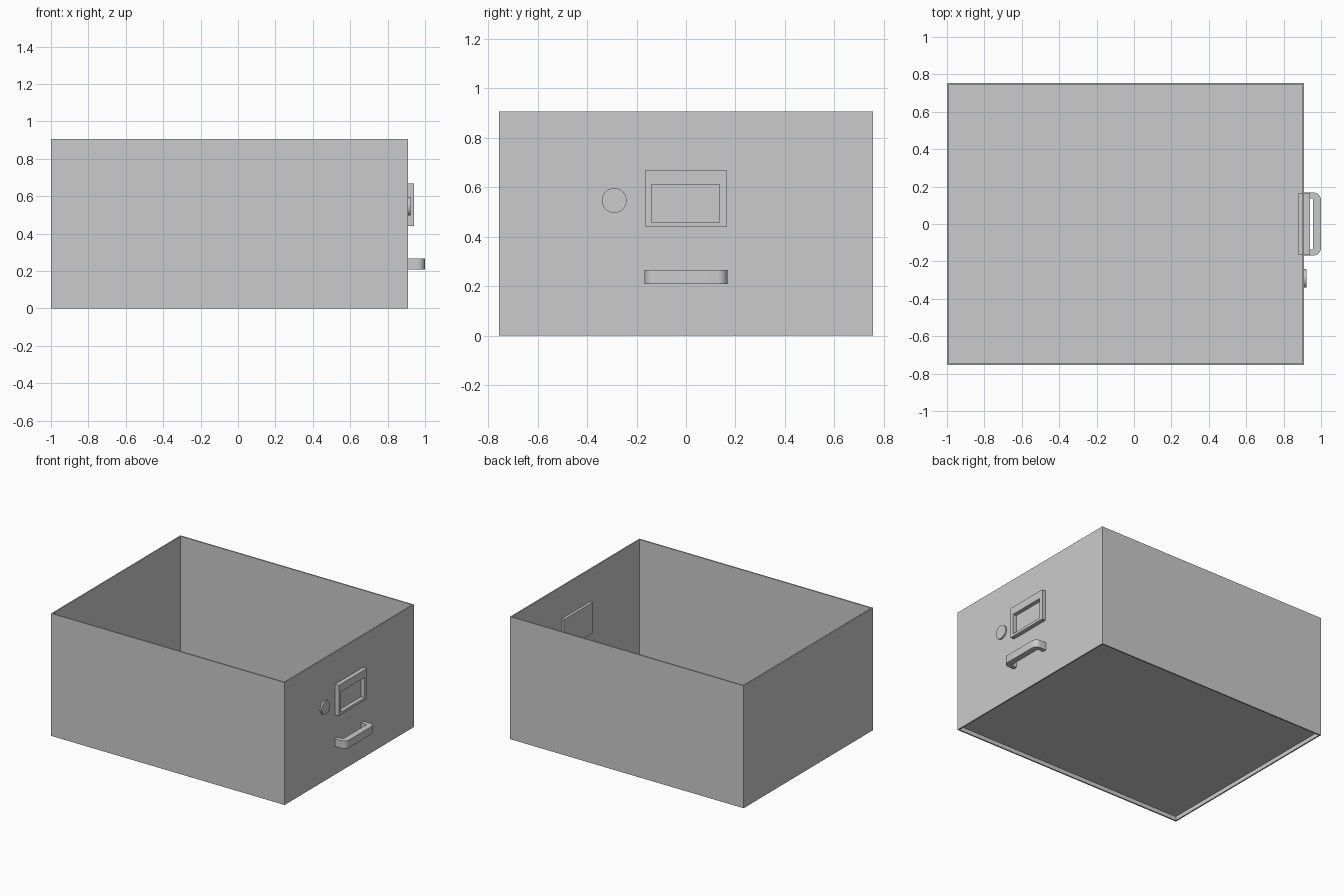
import bpy, bmesh, math
from mathutils import Matrix

if "Cube" in bpy.data.objects:
    bpy.data.objects.remove(bpy.data.objects["Cube"])

X0, X1, Y, H, T = -1.0, 0.91, 0.755, 0.905, 0.01


def finish(name, bm):
    bmesh.ops.recalc_face_normals(bm, faces=bm.faces)
    me = bpy.data.meshes.new(name)
    bm.to_mesh(me)
    bm.free()
    ob = bpy.data.objects.new(name, me)
    bpy.context.collection.objects.link(ob)
    return ob


def box(name, x, y, z):
    bm = bmesh.new()
    bmesh.ops.create_cube(bm, size=1)
    for v in bm.verts:
        v.co = [(r[0] + r[1]) / 2 + c * (r[1] - r[0]) for c, r in zip(v.co, (x, y, z))]
    return finish(name, bm)


def ring(name, outer, inner, depth):
    """Tube between two matching loops, swept by the depth vector."""
    bm = bmesh.new()
    a = [[bm.verts.new([p[i] + k * depth[i] for i in range(3)]) for p in loop]
         for k in (0, 1) for loop in (outer, inner)]
    n = len(outer)
    for s, t in ((0, 1), (1, 3), (3, 2), (2, 0)):
        for i in range(n):
            j = (i + 1) % n
            bm.faces.new((a[s][i], a[s][j], a[t][j], a[t][i]))
    return finish(name, bm)


def rect_xy(x0, x1, y0, y1, z):
    return [(x0, y0, z), (x1, y0, z), (x1, y1, z), (x0, y1, z)]


def rect_yz(x, y0, y1, z0, z1):
    return [(x, y0, z0), (x, y1, z0), (x, y1, z1), (x, y0, z1)]


# Drawer body: four thin walls with a floor raised above the lower rim
ring("drawer_walls", rect_xy(X0, X1, -Y, Y, 0),
     rect_xy(X0 + T, X1 - T, -Y + T, Y - T, 0), (0, 0, H))
box("drawer_floor", (X0 + T, X1 - T), (-Y + T, Y - T), (0.03, 0.04))

# Label holder: raised frame outside, backing plate showing inside
ring("label_frame", rect_yz(X1, -0.165, 0.165, 0.44, 0.667),
     rect_yz(X1, -0.14, 0.136, 0.46, 0.61), (0.03, 0, 0))
box("label_backing", (0.88, X1 + 0.001), (-0.165, 0.165), (0.44, 0.667))

# Round lock
bm = bmesh.new()
bmesh.ops.create_cone(bm, cap_ends=True, segments=32, radius1=0.05, radius2=0.05,
                      depth=0.012,
                      matrix=Matrix.Translation((X1 + 0.006, -0.29, 0.546))
                      @ Matrix.Rotation(math.pi / 2, 4, 'Y'))
lock = finish("lock", bm)

# Handle: U-shaped profile with rounded outer corners
R, W, XO, XI = 0.04, 0.168, 1.0, 0.956
arc = [(XO - R + R * math.cos(a), W - R + R * math.sin(a))
       for a in (math.radians(i * 90 / 8) for i in range(9))]
profile = [(X1, -W)] + [(x, -y) for x, y in reversed(arc)] + arc + [
    (X1, W), (X1, 0.137), (XI, 0.137), (XI, -0.137), (X1, -0.137)]
bm = bmesh.new()
face = bm.faces.new([bm.verts.new((x, y, 0.209)) for x, y in profile])
ext = bmesh.ops.extrude_face_region(bm, geom=[face], use_keep_orig=True)
bmesh.ops.translate(bm, vec=(0, 0, 0.057),
                    verts=[g for g in ext["geom"] if isinstance(g, bmesh.types.BMVert)])
handle = finish("handle", bm)

# Smooth the round parts
for ob in (lock, handle):
    bpy.ops.object.select_all(action='DESELECT')
    ob.select_set(True)
    bpy.context.view_layer.objects.active = ob
    bpy.ops.object.shade_smooth_by_angle(angle=math.radians(30))
